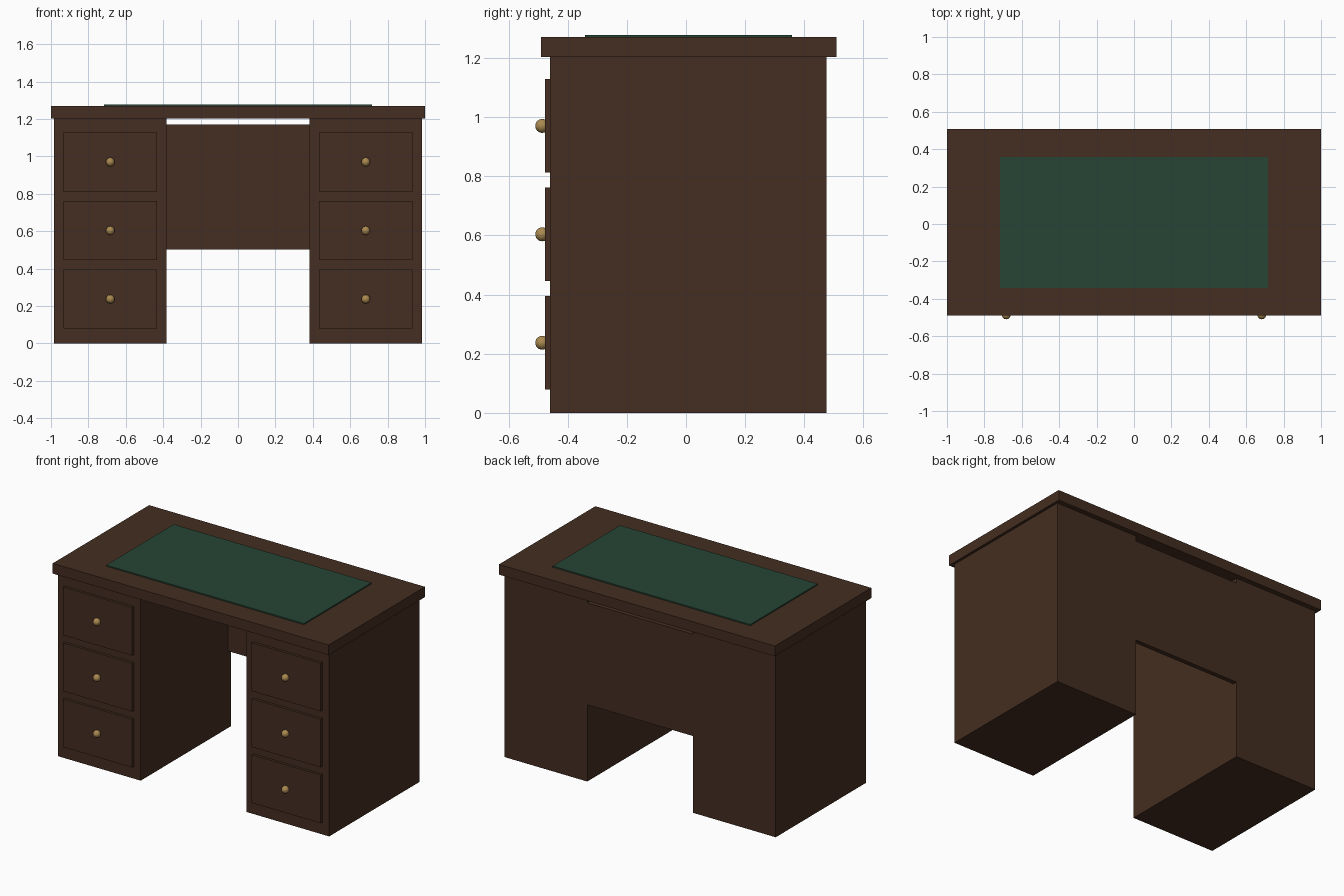
import bpy

if "Cube" in bpy.data.objects:
    bpy.data.objects.remove(bpy.data.objects["Cube"])


def material(name, color):
    m = bpy.data.materials.new(name)
    m.diffuse_color = (*color, 1)
    m.use_nodes = True
    m.node_tree.nodes["Principled BSDF"].inputs["Base Color"].default_value = m.diffuse_color
    return m


wood = material("dark_wood", (0.058, 0.027, 0.015))
leather = material("green_leather", (0.02, 0.06, 0.035))
brass = material("brass", (0.4, 0.25, 0.08))


def box(name, x, y, z, mat):
    """Box from (min, max) ranges on each axis."""
    bpy.ops.mesh.primitive_cube_add(size=1, location=[(a + b) / 2 for a, b in (x, y, z)])
    ob = bpy.context.object
    ob.name = name
    ob.scale = [b - a for a, b in (x, y, z)]
    bpy.ops.object.transform_apply(location=False, rotation=False, scale=True)
    ob.data.materials.append(mat)
    return ob


# Desktop and writing surface
box("desktop", (-1, 1), (-0.49, 0.508), (1.203, 1.27), wood)
box("writing_pad", (-0.716, 0.716), (-0.341, 0.358), (1.265, 1.278), leather)

# Back panel, stopping just short of the desktop
box("back_panel", (-0.383, 0.383), (0.445, 0.475), (0.503, 1.17), wood)

# Two pedestals, each with three drawers and knobs
for side, s in (("left", -1), ("right", 1)):
    cx = s * 0.683
    box(f"{side}_pedestal", (cx - 0.3, cx + 0.3), (-0.46, 0.475), (0, 1.203), wood)
    for i in range(3):
        cz = 0.237 + i * 0.3665
        box(f"{side}_drawer_{i + 1}", (cx - 0.25, cx + 0.25), (-0.477, -0.455),
            (cz - 0.158, cz + 0.158), wood)
        bpy.ops.mesh.primitive_uv_sphere_add(segments=24, ring_count=12, radius=0.0235,
                                             location=(cx, -0.486, cz))
        knob = bpy.context.object
        knob.name = f"{side}_knob_{i + 1}"
        knob.data.materials.append(brass)
        bpy.ops.object.shade_smooth()
